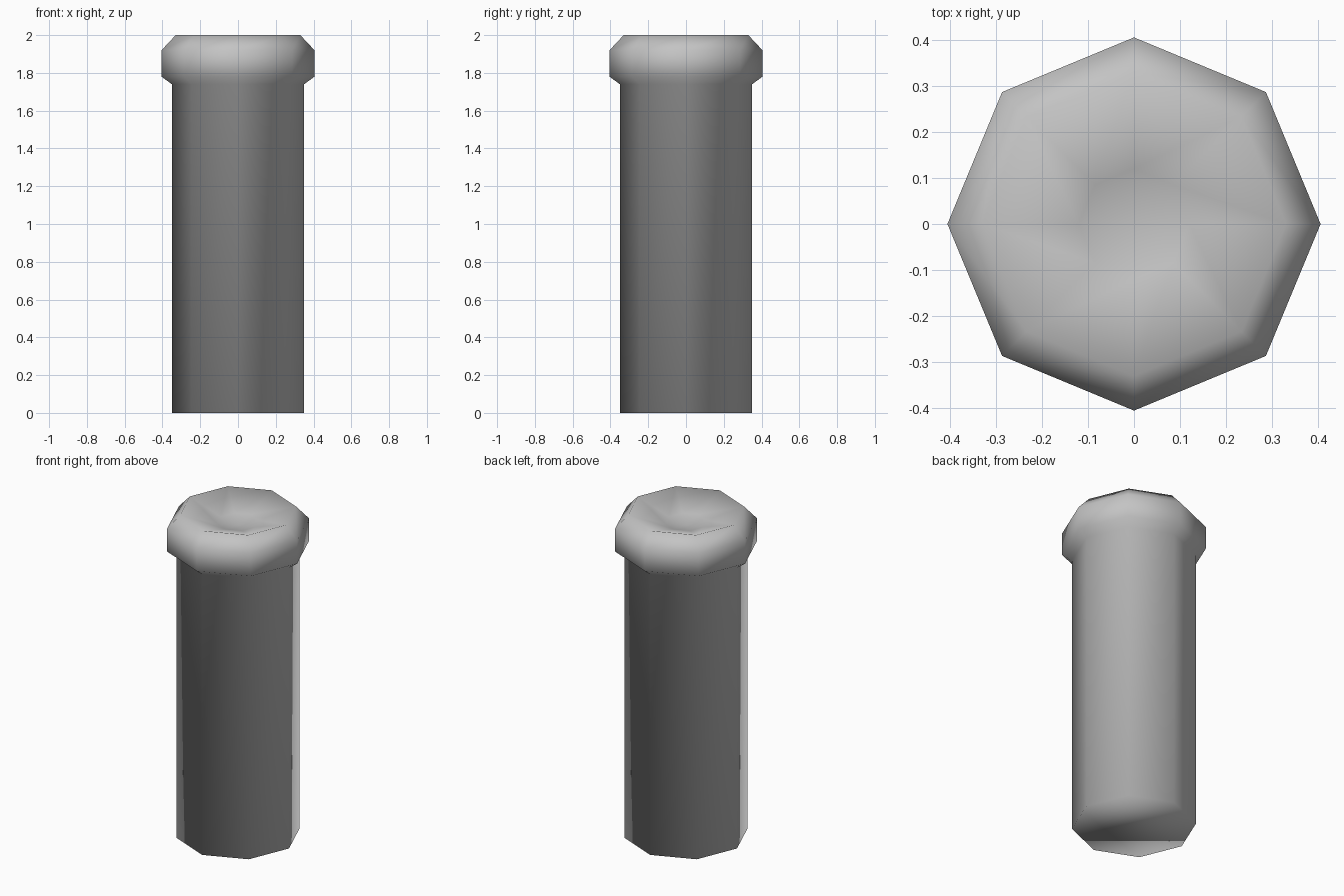
import bpy, bmesh
from math import cos, sin, tau

cube = bpy.data.objects.get("Cube")
if cube:
    bpy.data.objects.remove(cube, do_unlink=True)

SIDES = 8

# Single stone-grey material
grey = bpy.data.materials.new("stone_grey")
grey.use_nodes = True
colour = (0.55, 0.55, 0.55, 1.0)
grey.diffuse_color = colour
grey.node_tree.nodes["Principled BSDF"].inputs["Base Color"].default_value = colour

# Outline as (radius, height): shaft, flared collar, rim, dished top
profile = [(0.35, 0.0), (0.35, 1.74), (0.405, 1.78), (0.405, 1.92),
           (0.33, 2.0), (0.12, 1.93)]
dish_centre = 1.91


def lathe(name, outline, apex_z):
    bm = bmesh.new()
    rings = [[bm.verts.new((r * cos(tau * i / SIDES), r * sin(tau * i / SIDES), z))
              for i in range(SIDES)] for r, z in outline]
    apex = bm.verts.new((0, 0, apex_z))
    for i in range(SIDES):
        j = (i + 1) % SIDES
        for low, high in zip(rings, rings[1:]):
            bm.faces.new((low[i], low[j], high[j], high[i]))
        bm.faces.new((rings[-1][i], rings[-1][j], apex))
    bm.faces.new(reversed(rings[0]))  # flat base
    for face in bm.faces:
        face.smooth = True
    mesh = bpy.data.meshes.new(name)
    bm.to_mesh(mesh)
    bm.free()
    mesh.materials.append(grey)
    obj = bpy.data.objects.new(name, mesh)
    bpy.context.collection.objects.link(obj)
    return obj


lathe("collared_post", profile, dish_centre)
